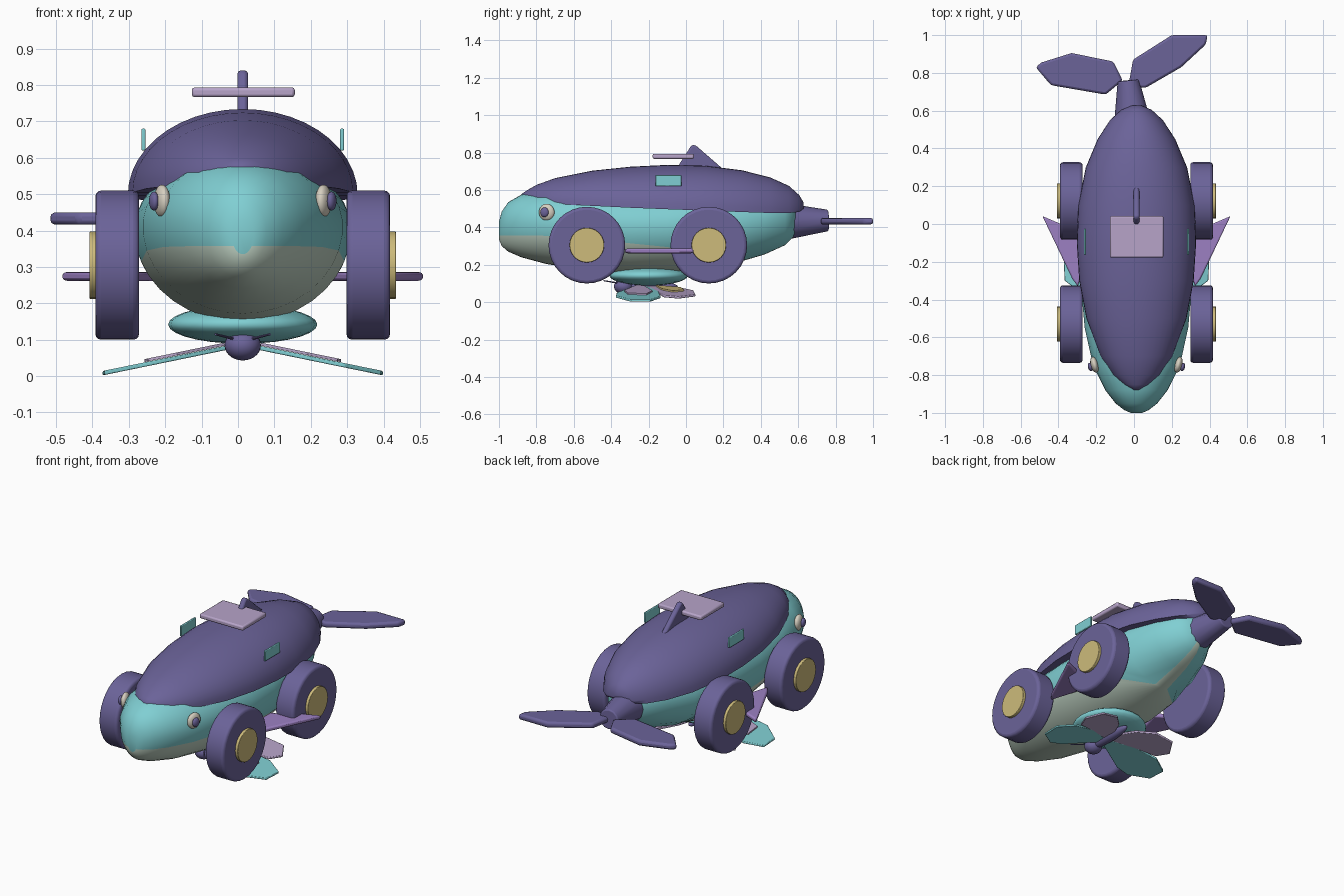
import bpy, bmesh, math
from mathutils import Matrix, Vector

if "Cube" in bpy.data.objects:
    bpy.data.objects.remove(bpy.data.objects["Cube"])

CX = 0.013  # symmetry plane


def mat(name, hexcol):
    m = bpy.data.materials.new(name)
    c = [int(hexcol[i:i + 2], 16) / 255 for i in (0, 2, 4)]
    m.diffuse_color = [v / 12.92 if v < 0.04045 else ((v + 0.055) / 1.055) ** 2.4 for v in c] + [1]
    m.use_nodes = True
    m.node_tree.nodes["Principled BSDF"].inputs["Base Color"].default_value = m.diffuse_color
    return m


PURPLE = mat("dark purple", "6B6399")
TEAL = mat("teal", "80CFD3")
SAGE = mat("pale sage", "BFD2C3")
IVORY = mat("ivory", "D6CFC0")
LILAC = mat("pale lilac", "B7A4C9")
VIOLET = mat("violet", "9C80C2")
GOLD = mat("gold", "CDBB7B")


def finish(bm, name, mats, bevel=0.0, angle=40, segs=2):
    bmesh.ops.recalc_face_normals(bm, faces=bm.faces)
    me = bpy.data.meshes.new(name)
    for f in bm.faces:
        f.smooth = True
    bm.to_mesh(me)
    bm.free()
    me.set_sharp_from_angle(angle=math.radians(angle))
    for m in mats:
        me.materials.append(m)
    ob = bpy.data.objects.new(name, me)
    bpy.context.collection.objects.link(ob)
    if bevel:
        b = ob.modifiers.new("bevel", 'BEVEL')
        b.width, b.segments, b.limit_method = bevel, segs, 'ANGLE'
    return ob


def loft(name, rings, mats, rule=None, angle=60):
    bm = bmesh.new()
    vs = [[bm.verts.new(p) for p in r] for r in rings]
    n = len(rings[0])
    for a, b in zip(vs, vs[1:]):
        for j in range(n):
            k = (j + 1) % n
            f = bm.faces.new((a[j], a[k], b[k], b[j]))
            if rule:
                f.material_index = rule(j)
    bm.faces.new(vs[0])
    bm.faces.new(vs[-1])
    return finish(bm, name, mats, angle=angle)


def plate(name, pts, t, fn, material, bevel=0.0):
    """Extruded outline; fn maps (u, v, offset) to a 3D point."""
    bm = bmesh.new()
    lo = [bm.verts.new(fn(u, v, -t / 2)) for u, v in pts]
    hi = [bm.verts.new(fn(u, v, t / 2)) for u, v in pts]
    bm.faces.new(lo)
    bm.faces.new(hi)
    for i in range(len(pts)):
        k = (i + 1) % len(pts)
        bm.faces.new((lo[i], lo[k], hi[k], hi[i]))
    return finish(bm, name, [material], bevel)


def ball(name, c, r, material, rot=0.0):
    bm = bmesh.new()
    bmesh.ops.create_uvsphere(bm, u_segments=24, v_segments=14, radius=1)
    M = Matrix.Translation(c) @ Matrix.Rotation(rot, 4, 'Z') @ Matrix.Diagonal((*r, 1))
    bmesh.ops.transform(bm, matrix=M, verts=bm.verts)
    return finish(bm, name, [material], angle=80)


def tube(name, p, q, r1, r2, material, n=32, bevel=0.0):
    bm = bmesh.new()
    d = Vector(q) - Vector(p)
    bmesh.ops.create_cone(bm, cap_ends=True, segments=n, radius1=r1, radius2=r2, depth=d.length)
    M = Matrix.Translation((Vector(p) + Vector(q)) / 2) @ d.to_track_quat('Z', 'Y').to_matrix().to_4x4()
    bmesh.ops.transform(bm, matrix=M, verts=bm.verts)
    return finish(bm, name, [material], bevel, segs=3)


# lower body: stations are y, half width, bottom, top, lip height
body = [(-1.0, .03, .335, .43, .357), (-.985, .065, .30, .485, .357), (-.95, .11, .27, .535, .357),
        (-.88, .165, .24, .575, .357), (-.75, .23, .205, .605, .355), (-.55, .275, .172, .61, .345),
        (-.3, .297, .147, .61, .315), (-.1, .298, .15, .61, .295), (.08, .287, .168, .61, .26),
        (.25, .252, .205, .60, .20), (.42, .19, .255, .58, .2), (.53, .125, .305, .56, .2),
        (.585, .06, .36, .52, .2)]
NA, NB = 10, 7
rings = []
for y, w, zb, zt, zl in body:
    zc = min(.46, .45 * zb + .55 * zt)
    lip = math.asin(max(0, min(.985, (zc - zl) / (zc - zb))))
    a = [math.pi / 2 - (math.pi / 2 + lip) * i / NA for i in range(NA)]
    a += [-lip - (math.pi / 2 - lip) * i / NB for i in range(NB + 1)]
    half = [(w * math.cos(t), zc + math.sin(t) * ((zt - zc) if t > 0 else (zc - zb))) for t in a]
    ring = [(CX + x, y, z) for x, z in half]
    ring += [(CX - x, y, z) for x, z in half[-2:0:-1]]
    rings.append(ring)
H = NA + NB
loft("whale_body", rings, [TEAL, SAGE], lambda j: 1 if NA <= j < 2 * H - NA else 0)

# upper shell: y, half width, base height, crown height
shell = [(-.88, .015, .565, .578), (-.85, .07, .55, .598), (-.8, .125, .535, .627), (-.7, .19, .525, .663),
         (-.5, .265, .515, .703), (-.3, .303, .505, .724), (-.1, .316, .497, .734), (.1, .308, .49, .73),
         (.3, .268, .482, .705), (.45, .205, .477, .667), (.55, .14, .477, .622), (.605, .08, .482, .573),
         (.628, .025, .50, .535)]
N = 22
loft("back_shell", [[(CX + w * math.cos(math.pi * i / N), y, zb + (zt - zb) * math.sin(math.pi * i / N))
                     for i in range(N + 1)] for y, w, zb, zt in shell], [PURPLE])

# belly pod
ball("belly_pod", (CX, -.2, .142), (.205, .21, .053), TEAL)

# tail stem and flukes
tube("tail_stem", (-.01, .55, .432), (-.03, .76, .437), .095, .057, PURPLE, 12, .006)
flat = lambda h: (lambda u, v, t: (u, v, h + t))
plate("tail_fluke_left", [(-.52, .83), (-.49, .855), (-.33, .905), (-.11, .86), (-.06, .76), (-.15, .685), (-.44, .735)],
      .034, flat(.433), PURPLE, .012)
plate("tail_fluke_right", [(-.03, .73), (-.005, .87), (.2, 1.0), (.39, 1.0), (.38, .95), (.25, .83), (.06, .72)],
      .034, flat(.433), PURPLE, .012)

# dorsal fin and roof panel
plate("dorsal_fin", [(-.06, .70), (.03, .84), (.05, .84), (.20, .71), (.17, .68)], .03,
      lambda u, v, t: (CX + t, u, v), PURPLE, .01)
plate("roof_panel", [(-.127, -.178), (.156, -.178), (.156, .042), (-.127, .042)], .027, flat(.78), LILAC, .008)

for s, side in ((-1, "left"), (1, "right")):
    X = lambda u, s=s: CX + s * u
    # wheels with gold hubs
    for y, end in ((-.53, "front"), (.122, "rear")):
        tube(f"{end}_{side}_wheel", (X(.285), y, .305), (X(.405), y, .305), .205, .205, PURPLE, 32, .016)
        tube(f"{end}_{side}_hub", (X(.39), y, .305), (X(.421), y, .305), .093, .093, GOLD, 24, .003)
    # side shell tabs
    plate(f"{side}_tab", [(-.163, .62), (-.025, .62), (-.025, .68), (-.163, .68)], .011,
          lambda u, v, t: (X(.273) + t, u, v), TEAL, .003)
    # pectoral fins
    plate(f"{side}_pectoral_fin", [(.24, -.10), (.31, -.33), (.34, -.29), (.498, .042), (.40, 0.0)], .025,
          lambda u, v, t: (X(u), v, .274 + t), VIOLET, .008)
    # eyes
    ball(f"{side}_eye", (X(.222), -.745, .481), (.021, .043, .045), IVORY, -s * .25)
    ball(f"{side}_pupil", (X(.244), -.757, .481), (.013, .023, .026), PURPLE, -s * .25)

    # butterfly wings with raised panels on top
    wing = lambda h: (lambda u, v, t, s=s: (CX + s * u, v, h - .205 * u + t))
    plate(f"{side}_forewing", [(.01, -.27), (.2, -.37), (.28, -.375), (.38, -.30), (.385, -.19), (.29, -.135),
                               (.15, -.15), (.01, -.22)], .012, wing(.087), TEAL, .003)
    plate(f"{side}_forewing_panel", [(.05, -.265), (.18, -.33), (.26, -.31), (.27, -.21), (.19, -.18), (.06, -.225)],
          .008, wing(.098), LILAC)
    plate(f"{side}_hindwing", [(.01, -.22), (.16, -.155), (.27, -.12), (.305, -.04), (.25, .05), (.14, .04),
                               (.06, -.04), (.01, -.15)], .012, wing(.087), LILAC, .003)
    plate(f"{side}_hindwing_panel", [(.05, -.16), (.14, -.13), (.2, -.07), (.17, -.01), (.1, -.03)],
          .008, wing(.098), GOLD)
    # antennae
    tube(f"{side}_antenna", (X(.015), -.35, .1), (X(.075), -.44, .115), .004, .003, PURPLE, 8)

# butterfly body
ball("butterfly_head", (CX, -.335, .085), (.05, .05, .042), PURPLE)
ball("butterfly_body", (CX, -.2, .085), (.03, .155, .028), PURPLE)
